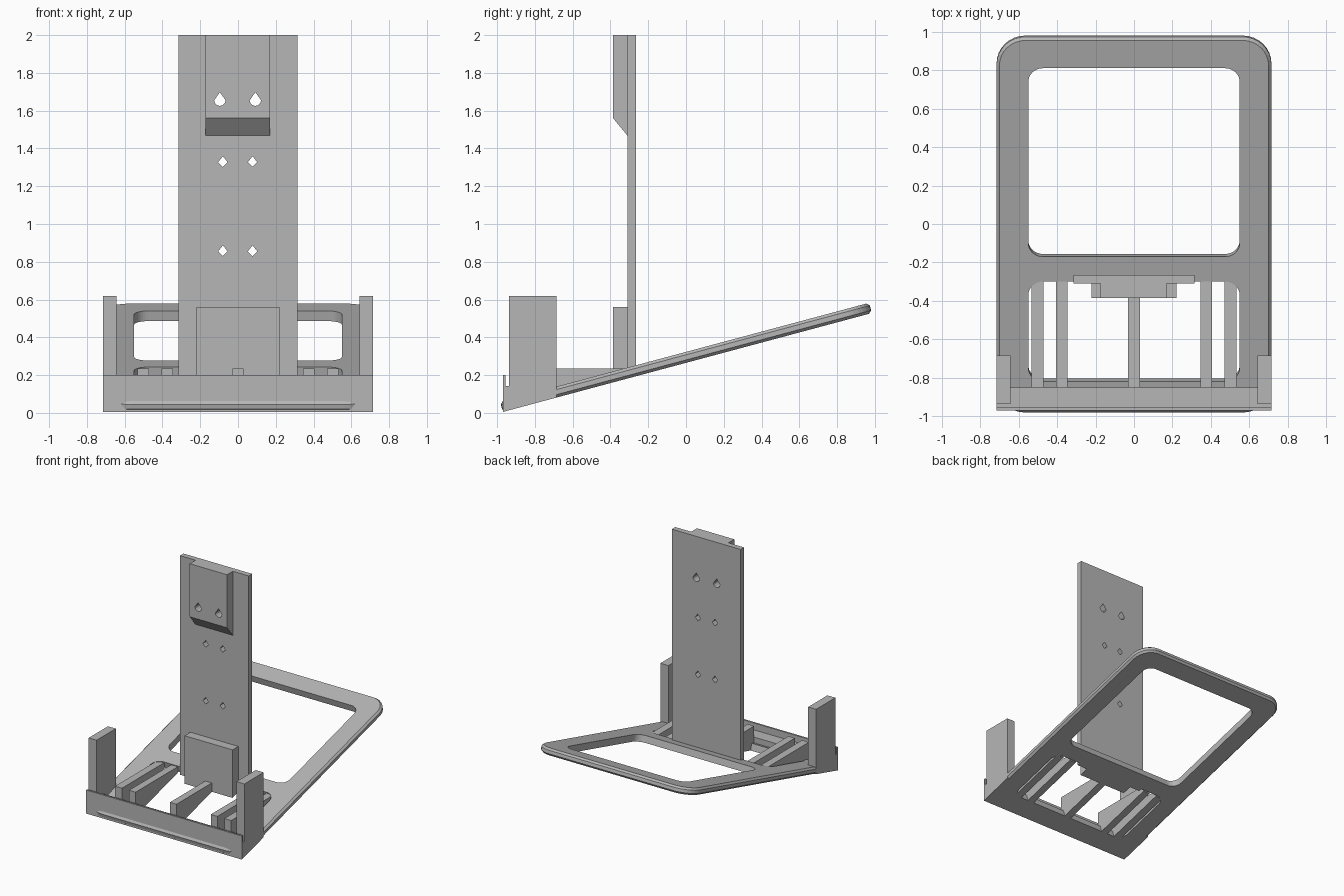
import bpy, bmesh, math
from mathutils import Matrix, Vector

if "Cube" in bpy.data.objects:
    bpy.data.objects.remove(bpy.data.objects["Cube"], do_unlink=True)

grey = bpy.data.materials.new("Plain grey")
grey.use_nodes = True
grey.diffuse_color = (0.47, 0.47, 0.47, 1)
grey.node_tree.nodes["Principled BSDF"].inputs["Base Color"].default_value = (0.47, 0.47, 0.47, 1)

TILT = math.radians(15)
FRONT, BASE, THICK = -0.97, 0.005, 0.056
TILTED = Matrix.Translation((0, FRONT, BASE)) @ Matrix.Rotation(TILT, 4, 'X')


def under(y):
    """Height of the sloping underside at depth y."""
    return BASE + (y - FRONT) * math.tan(TILT)


def loft(name, rings, matrix=None):
    """Solid skinned through equally long rings of points, capped at both ends."""
    bm = bmesh.new()
    loops = [[bm.verts.new(p) for p in ring] for ring in rings]
    n = len(loops[0])
    for a, b in zip(loops, loops[1:]):
        for i in range(n):
            j = (i + 1) % n
            bm.faces.new((a[i], a[j], b[j], b[i]))
    bm.faces.new(loops[0][::-1])
    bm.faces.new(loops[-1])
    bmesh.ops.recalc_face_normals(bm, faces=bm.faces)
    mesh = bpy.data.meshes.new(name)
    bm.to_mesh(mesh)
    bm.free()
    mesh.materials.append(grey)
    ob = bpy.data.objects.new(name, mesh)
    bpy.context.collection.objects.link(ob)
    if matrix:
        ob.matrix_world = matrix
    return ob


def side_prism(name, profile, x0, x1):
    """Side profile of (y, z) points extruded across x."""
    return loft(name, [[(x, y, z) for y, z in profile] for x in (x0, x1)])


def rounded(half, y0, y1, r, z, inset=0, steps=8):
    """Rounded rectangle ring at height z."""
    pts = []
    for k, (cx, cy) in enumerate(((half - r, y1 - r), (r - half, y1 - r),
                                  (r - half, y0 + r), (half - r, y0 + r))):
        for i in range(steps + 1):
            a = (k + i / steps) * math.pi / 2
            pts.append((cx + (r - inset) * math.cos(a), cy + (r - inset) * math.sin(a), z))
    return pts


def cut(ob, cutters):
    for c in cutters:
        c.hide_render = True
        mod = ob.modifiers.new("cut", 'BOOLEAN')
        mod.operation, mod.solver, mod.object = 'DIFFERENCE', 'EXACT', c
    bpy.context.view_layer.update()
    mesh = bpy.data.meshes.new_from_object(ob.evaluated_get(bpy.context.evaluated_depsgraph_get()))
    ob.modifiers.clear()
    ob.data = mesh
    for c in cutters:
        bpy.data.objects.remove(c, do_unlink=True)


# Sloping frame with chamfered rim and two rounded openings
C, LENGTH = 0.015, 2.023
frame = loft("sloping_frame", [rounded(0.715, 0, LENGTH, 0.15, z, inset) for z, inset in
                               ((0, C), (C, 0), (THICK - C, 0), (THICK, C))], TILTED)
openings = [loft("opening_cutter", [rounded(0.55, y0, y1, 0.075, z) for z in (-0.1, 0.2)], TILTED)
            for y0, y1 in ((0.171, 0.709), (0.843, 1.858))]
cut(frame, openings)

# Front lip with narrow slot and ledge behind it
LIP, SLOT, LEDGE, FLOOR = -0.955, -0.937, -0.85, 0.143
lip = [(FRONT, BASE), (LEDGE, under(LEDGE)), (LEDGE, FLOOR), (LIP, FLOOR), (LIP, 0.2), (FRONT, 0.2)]
side_prism("front_lip", lip, -0.715, 0.715)

# Corner posts
POST = -0.685
post = [(SLOT, under(SLOT)), (POST, under(POST)), (POST, 0.62), (SLOT, 0.62)]
for side, name in ((1, "left_post"), (-1, "right_post")):
    side_prism(name, post, side * 0.642, side * 0.715)

# Level ribs across the front opening
def rib(name, x0, x1, back):
    side_prism(name, [(LEDGE, under(LEDGE)), (back, under(back)), (back, 0.235), (LEDGE, 0.235)], x0, x1)


rib("centre_rib", -0.03, 0.03, -0.38)
for side, name in ((1, "left"), (-1, "right")):
    rib(name + "_inner_rib", side * 0.345, side * 0.405, -0.295)
    rib(name + "_outer_rib", side * 0.47, side * 0.533, -0.295)

# Upright board, lower pad and upper pad
B0, B1, PAD = -0.31, -0.265, -0.386
board = side_prism("upright_board", [(B0, under(B0)), (B1, under(B1)), (B1, 2), (B0, 2)], -0.315, 0.315)
side_prism("lower_pad", [(PAD, under(PAD)), (B0, under(B0)), (B0, 0.56), (PAD, 0.56)], -0.22, 0.22)
upper_pad = side_prism("upper_pad", [(PAD, 1.56), (B0, 1.468), (B0, 2), (PAD, 2)], -0.173, 0.17)


# Teardrop screw holes
def hole(x, z, r, tip, steps):
    ring = [(x, z + tip)]
    for i in range(steps + 1):
        a = math.pi * (1 + i / steps)
        ring.append((x + r * math.cos(a), z + r * math.sin(a)))
    return loft("hole_cutter", [[(px, y, pz) for px, pz in ring] for y in (-0.5, -0.1)])


def large_holes():
    return [hole(x, 1.655, 0.03, 0.043, 6) for x in (-0.096, 0.092)]


small_holes = [hole(x, z, 0.025, 0.032, 2) for x in (-0.08, 0.077) for z in (0.855, 1.327)]
cut(board, large_holes() + small_holes)
cut(upper_pad, large_holes())
